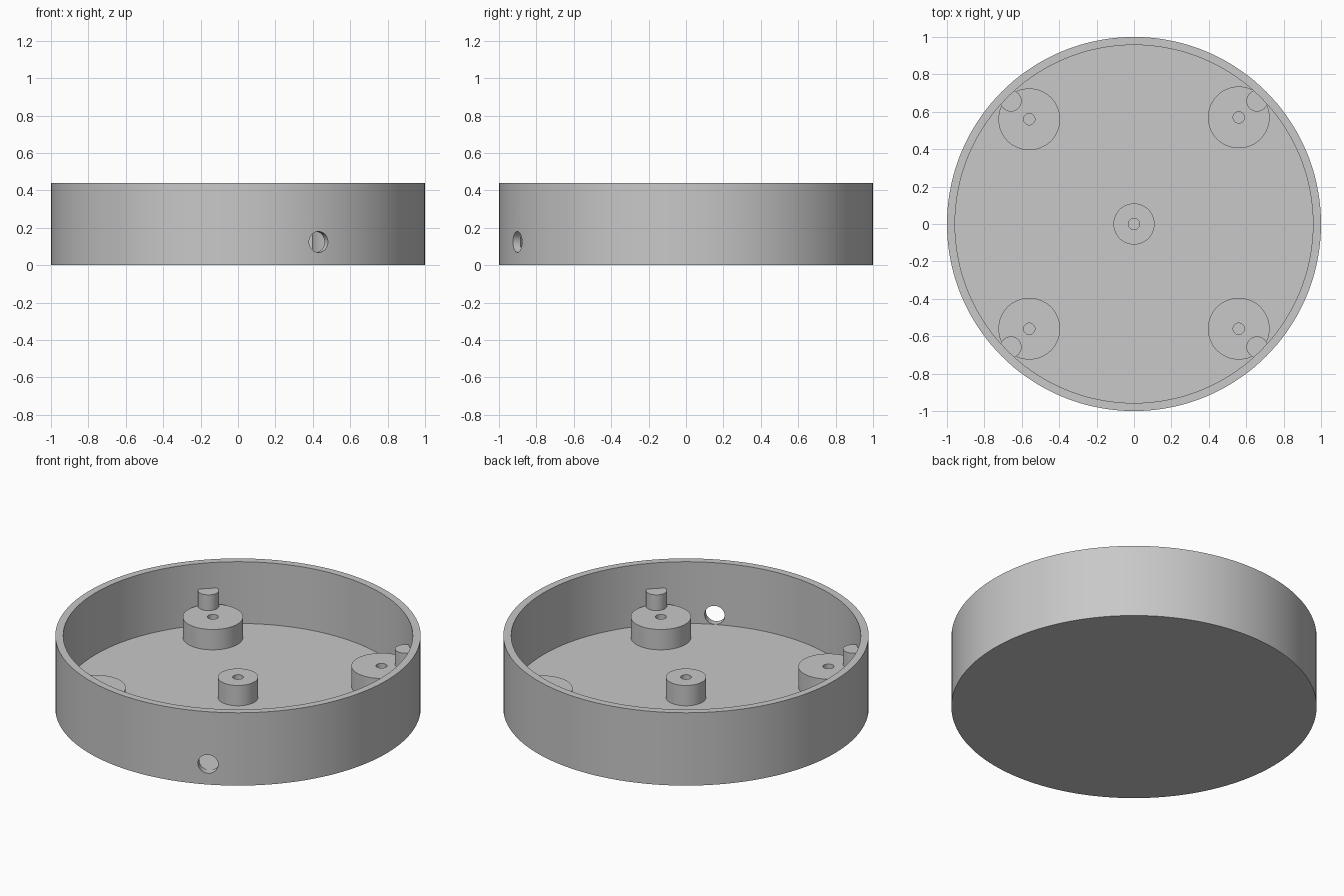
import bpy, math
from mathutils import Matrix, Vector

cube = bpy.data.objects.get("Cube")
if cube:
    bpy.data.objects.remove(cube, do_unlink=True)

HEIGHT, FLOOR, INNER = 0.44, 0.067, 0.957
BOSS_TOP, PIN_TOP = 0.19, 0.285

grey = bpy.data.materials.new("light_grey")
grey.use_nodes = True
grey.diffuse_color = (0.58, 0.58, 0.58, 1)
grey.node_tree.nodes["Principled BSDF"].inputs["Base Color"].default_value = (0.58, 0.58, 0.58, 1)


def smooth(obj):
    bpy.ops.object.select_all(action="DESELECT")
    obj.select_set(True)
    bpy.context.view_layer.objects.active = obj
    bpy.ops.object.shade_smooth_by_angle(angle=math.radians(30))


def lathe(name, profile, sides, place=(0, 0, 0)):
    """Turn a bottom-to-top (radius, z) outline about z; radius 0 closes an end."""
    verts, rings, faces = [], [], []
    for r, z in profile:
        count = sides if r > 0 else 1
        rings.append([len(verts) + i % count for i in range(sides)])
        for i in range(count):
            a = math.tau * i / sides
            verts.append((r * math.cos(a), r * math.sin(a), z))
    for low, high in zip(rings, rings[1:]):
        if low[0] == low[1]:
            faces.append(high[::-1])
        elif high[0] == high[1]:
            faces.append(low)
        else:
            for i in range(sides):
                j = (i + 1) % sides
                faces.append((low[i], low[j], high[j], high[i]))
    mesh = bpy.data.meshes.new(name)
    mesh.from_pydata([Vector(v) for v in verts], [], faces)
    mesh.materials.append(grey)
    obj = bpy.data.objects.new(name, mesh)
    obj.location = place
    bpy.context.collection.objects.link(obj)
    return obj


# Round tray with a thin wall
tray = lathe("tray", [(0, 0), (1, 0), (1, HEIGHT), (INNER, HEIGHT), (INNER, FLOOR), (0, FLOOR)], 144)

# Cable hole bored radially through the wall
cutter = lathe("hole_cutter", [(0, 0.8), (0.056, 0.8), (0.056, 1.2), (0, 1.2)], 40)
cutter.hide_render = True
cutter.matrix_world = (Matrix.Translation((0, 0, 0.124))
                       @ Vector((0.43, -0.9, 0)).to_track_quat("Z", "Y").to_matrix().to_4x4())
cut = tray.modifiers.new("cable_hole", "BOOLEAN")
cut.object = cutter
cut.operation = "DIFFERENCE"
cut.solver = "EXACT"
bpy.context.view_layer.update()
bpy.context.view_layer.objects.active = tray
bpy.ops.object.modifier_apply(modifier=cut.name)
bpy.data.objects.remove(cutter, do_unlink=True)
smooth(tray)


def boss(name, radius, x, y):
    """Standing post with a blind screw hole."""
    bore = 0.03
    outline = [(0, FLOOR - 0.02), (radius, FLOOR - 0.02), (radius, BOSS_TOP),
               (bore, BOSS_TOP), (bore, FLOOR + 0.002), (0, FLOOR + 0.002)]
    smooth(lathe(name, outline, 64, (x, y, 0)))


boss("centre_boss", 0.11, 0, 0)

# Four corner bosses, each with a locating pin against the wall
for sx, side in ((1, "left"), (-1, "right")):
    for sy, end in ((1, "back"), (-1, "front")):
        lift = 0.01 if sx == sy == 1 else 0
        boss(f"{end}_{side}_boss", 0.165, sx * 0.56, sy * 0.56 + lift)
        pin = [(0, FLOOR - 0.02), (0.057, FLOOR - 0.02), (0.057, PIN_TOP), (0, PIN_TOP)]
        smooth(lathe(f"{end}_{side}_pin", pin, 40, (sx * 0.658, sy * 0.658, 0)))
